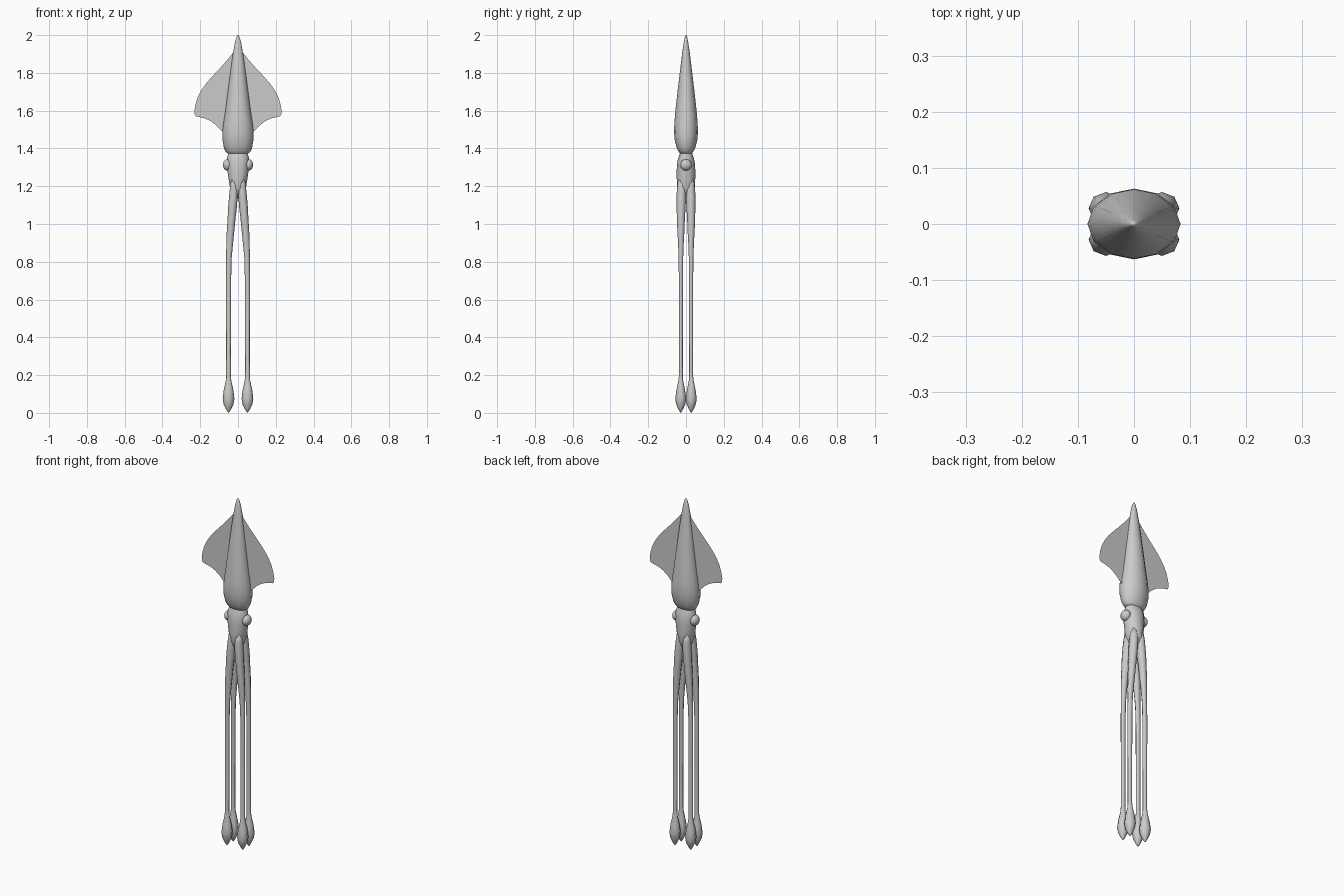
import bpy, bmesh
from math import cos, sin, tau


def finish(bm, name):
    bmesh.ops.recalc_face_normals(bm, faces=bm.faces)
    mesh = bpy.data.meshes.new(name)
    bm.to_mesh(mesh)
    bm.free()
    for p in mesh.polygons:
        p.use_smooth = True
    ob = bpy.data.objects.new(name, mesh)
    bpy.context.collection.objects.link(ob)
    return ob


def loft(name, rings, sides):
    """Closed tube through elliptical rings (cx, cy, z, rx, ry)."""
    bm = bmesh.new()
    loops = []
    for cx, cy, z, rx, ry in rings:
        loops.append([bm.verts.new((cx + rx * cos(tau * i / sides),
                                    cy + ry * sin(tau * i / sides), z))
                      for i in range(sides)])
    for a, b in zip(loops, loops[1:]):
        for i in range(sides):
            j = (i + 1) % sides
            bm.faces.new((a[i], a[j], b[j], b[i]))
    bm.faces.new(loops[0])
    bm.faces.new(loops[-1])
    return finish(bm, name)


# Mantle: (z, half width, half depth)
mantle = [(2.0, .002, .002), (1.99, .008, .006), (1.96, .017, .012), (1.9, .027, .021),
          (1.8, .041, .033), (1.7, .054, .045), (1.6, .067, .056), (1.53, .078, .062),
          (1.48, .083, .063), (1.44, .081, .059), (1.4, .074, .048), (1.38, .064, .037),
          (1.37, .048, .03)]
loft("mantle", [(0, 0, *r) for r in mantle], 12)

# Head with narrow neck
head = [(1.4, .045, .028), (1.375, .05, .031), (1.355, .057, .04), (1.33, .058, .046),
        (1.29, .057, .049), (1.24, .05, .049), (1.19, .042, .048), (1.16, .032, .036),
        (1.135, .01, .01)]
loft("head", [(0, 0, *r) for r in head], 12)

# Eyes
for side, sx in (("left", -1), ("right", 1)):
    bm = bmesh.new()
    bmesh.ops.create_uvsphere(bm, u_segments=16, v_segments=10, radius=.03)
    bmesh.ops.scale(bm, vec=(.8, 1, 1), verts=bm.verts)
    bmesh.ops.translate(bm, vec=(sx * .056, 0, 1.313), verts=bm.verts)
    finish(bm, "eye_" + side)

# Flat fins: outer outline (x, z), strip running back into the mantle
outline = [(.028, 1.905), (.06, 1.865), (.1, 1.82), (.135, 1.783), (.17, 1.743), (.195, 1.707),
           (.215, 1.668), (.226, 1.63), (.231, 1.6), (.229, 1.58), (.222, 1.57),
           (.2, 1.565), (.175, 1.559), (.145, 1.545), (.115, 1.522), (.08, 1.485)]
for side, sx in (("left", -1), ("right", 1)):
    bm = bmesh.new()
    rows = [(bm.verts.new((sx * .012, 0, z)), bm.verts.new((sx * x, 0, z))) for x, z in outline]
    for (a, b), (c, d) in zip(rows, rows[1:]):
        bm.faces.new((a, b, d, c))
    finish(bm, "fin_" + side)

# Four arms ending in clubs: (x, y, z, rx, ry)
arm = [(.018, .02, 1.24, .02, .021), (.021, .024, 1.19, .022, .024),
       (.025, .025, 1.14, .023, .025), (.029, .026, 1.09, .023, .024),
       (.034, .027, 1.03, .021, .021), (.039, .027, .97, .02, .019),
       (.044, .027, .9, .018, .015), (.048, .027, .82, .0145, .012),
       (.05, .027, .7, .0135, .011), (.05, .027, .2, .0125, .01),
       (.05, .028, .17, .0145, .013), (.05, .028, .12, .026, .023),
       (.05, .028, .075, .031, .029), (.05, .028, .045, .026, .024),
       (.05, .028, .018, .013, .012), (.05, .028, .003, .003, .003)]
for sx in (-1, 1):
    for sy in (-1, 1):
        name = ("front" if sy < 0 else "back") + ("_left" if sx < 0 else "_right") + "_arm"
        loft(name, [(sx * x, sy * y, z, rx, ry) for x, y, z, rx, ry in arm], 8)
